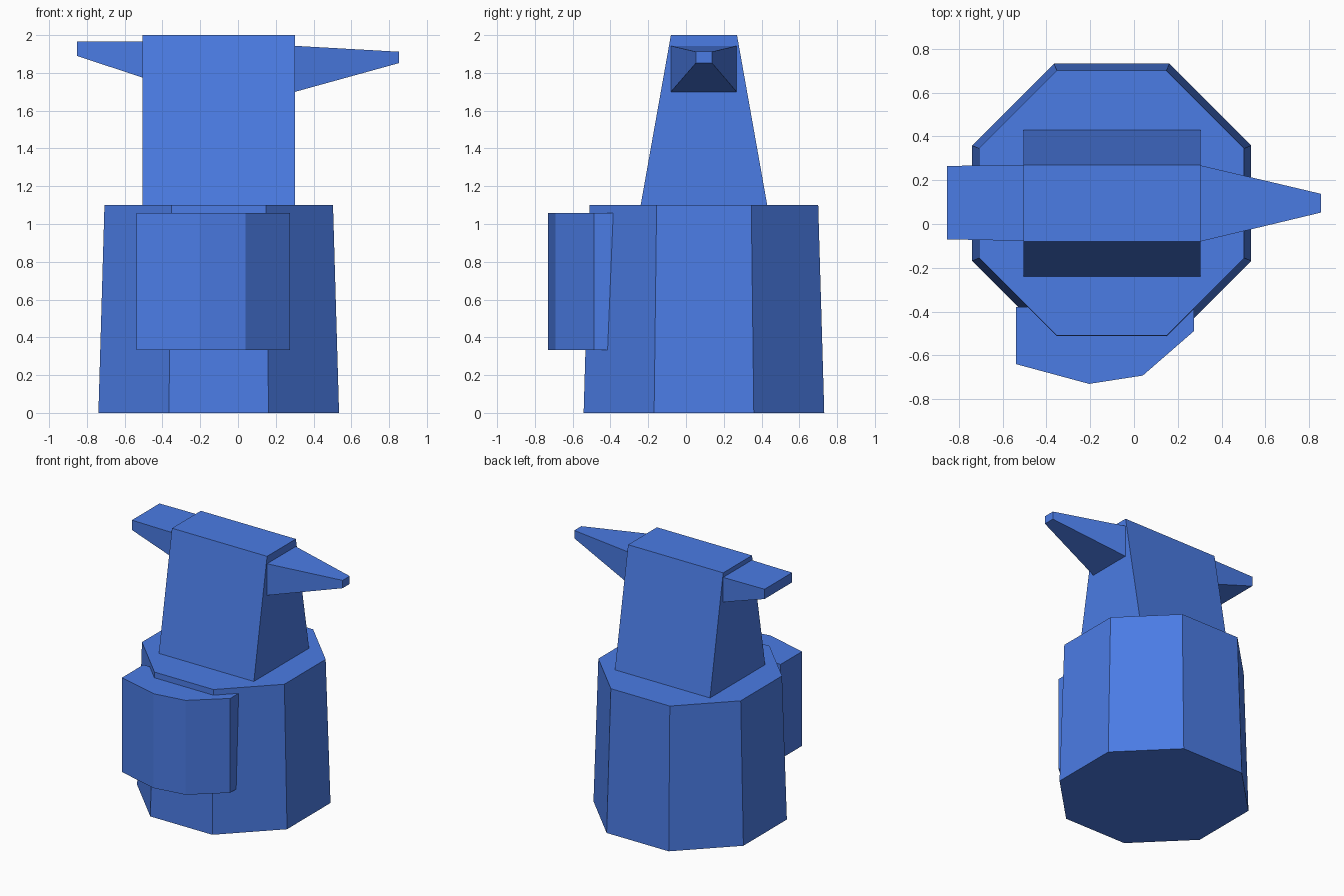
import bpy, bmesh, math

if "Cube" in bpy.data.objects:
    bpy.data.objects.remove(bpy.data.objects["Cube"])

blue = bpy.data.materials.new("blue")
blue.diffuse_color = (0.07, 0.2, 0.78, 1)
blue.use_nodes = True
blue.node_tree.nodes["Principled BSDF"].inputs["Base Color"].default_value = blue.diffuse_color


def loft(name, a, b):
    """Closed solid between two loops with the same number of points."""
    bm = bmesh.new()
    va = [bm.verts.new(p) for p in a]
    vb = [bm.verts.new(p) for p in b]
    n = len(va)
    bm.faces.new(va)
    bm.faces.new(vb)
    for i in range(n):
        j = (i + 1) % n
        bm.faces.new((va[i], va[j], vb[j], vb[i]))
    bmesh.ops.recalc_face_normals(bm, faces=bm.faces)
    mesh = bpy.data.meshes.new(name)
    bm.to_mesh(mesh)
    bm.free()
    mesh.materials.append(blue)
    ob = bpy.data.objects.new(name, mesh)
    bpy.context.collection.objects.link(ob)
    return ob


def octagon(apothem, z, cx=-0.102, cy=0.095):
    r = apothem / math.cos(math.pi / 8)
    angles = [math.pi / 8 + i * math.pi / 4 for i in range(8)]
    return [(cx + r * math.cos(t), cy + r * math.sin(t), z) for t in angles]


def rect_z(z, x0, x1, y0, y1):
    return [(x0, y0, z), (x1, y0, z), (x1, y1, z), (x0, y1, z)]


def rect_x(x, y0, y1, z0, z1):
    return [(x, y0, z0), (x, y1, z0), (x, y1, z1), (x, y0, z1)]


# Eight-sided tapered body
loft("body", octagon(0.637, 0), octagon(0.605, 1.1))

# Upper block, narrowing front to back
loft("upper_block", rect_z(1.1, -0.505, 0.303, -0.24, 0.43),
     rect_z(2.0, -0.505, 0.303, -0.08, 0.27))

# Pointed spout and flat rear lever
loft("spout", rect_x(0.303, -0.08, 0.268, 1.70, 1.943),
     rect_x(0.853, 0.052, 0.138, 1.852, 1.912))
loft("rear_lever", rect_x(-0.505, -0.077, 0.27, 1.775, 1.965),
     rect_x(-0.853, -0.07, 0.265, 1.89, 1.965))

# Faceted front box
outline = [(-0.538, -0.38), (-0.538, -0.64), (-0.205, -0.73),
           (0.04, -0.692), (0.275, -0.488), (0.275, -0.38)]
loft("front_box", [(x, y, 0.332) for x, y in outline],
     [(x, y, 1.057) for x, y in outline])
